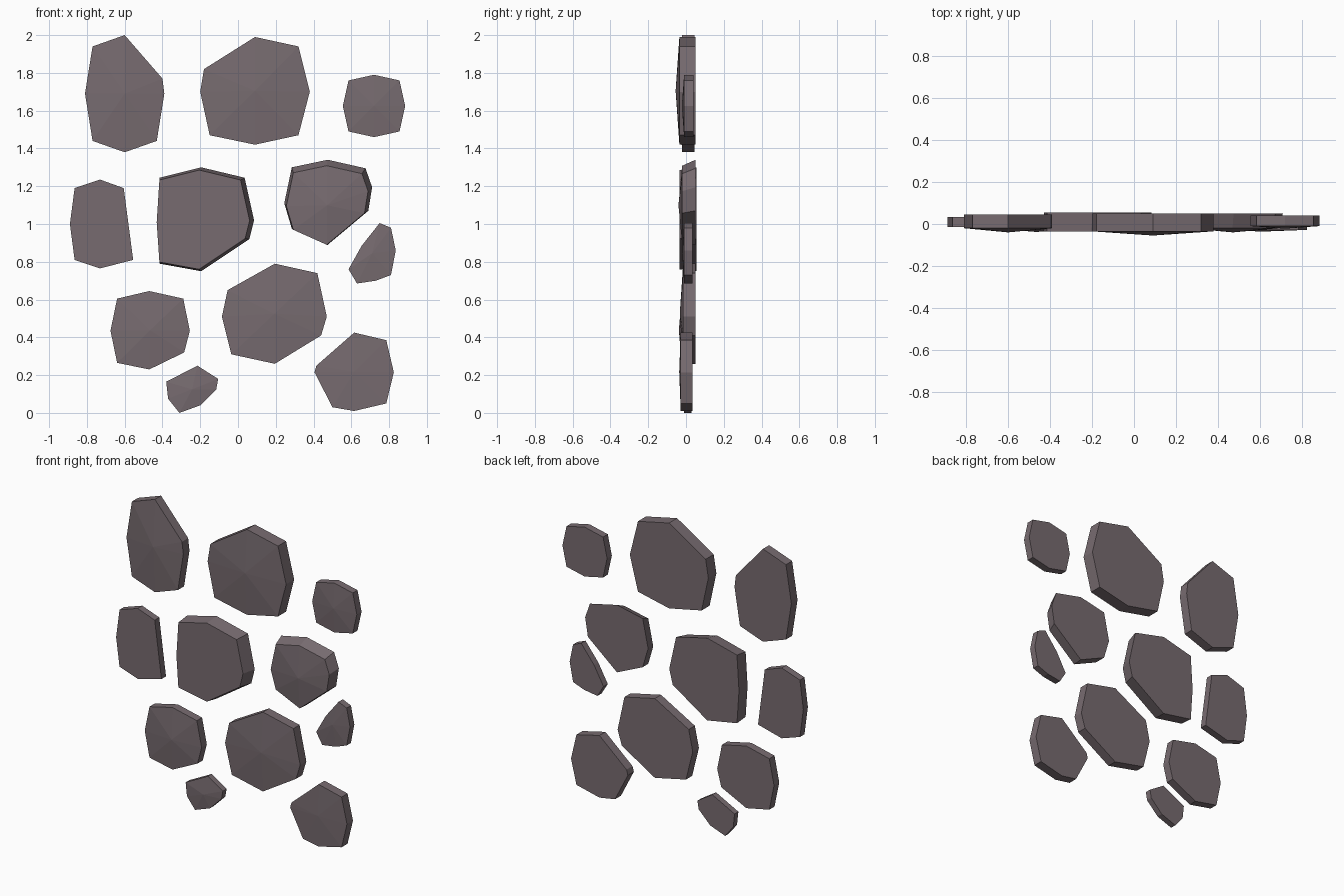
import bpy, bmesh

stone_mat = bpy.data.materials.new("warm grey stone")
stone_mat.diffuse_color = (0.185, 0.148, 0.162, 1)


def stone(name, outline, front, back, crown=0.0, shrink=1.0, anchor=(0, 0)):
    """Flat slab from an (x, z) outline; crown lifts the middle of the front face,
    shrink pulls the front rim towards an anchor so the sides show as a bevel."""
    bm = bmesh.new()
    ax, az = anchor
    rear = [bm.verts.new((x, back, z)) for x, z in outline]
    rim = [bm.verts.new((ax + (x - ax) * shrink, front, az + (z - az) * shrink))
           for x, z in outline]
    n = len(outline)
    bm.faces.new(rear)
    for i in range(n):
        j = (i + 1) % n
        bm.faces.new((rear[i], rear[j], rim[j], rim[i]))
    if crown:
        xs, zs = [v.co.x for v in rim], [v.co.z for v in rim]
        mid = bm.verts.new(((min(xs) + max(xs)) / 2, front - crown, (min(zs) + max(zs)) / 2))
        for i in range(n):
            bm.faces.new((rim[i], rim[(i + 1) % n], mid))
    else:
        bm.faces.new(rim)
    bmesh.ops.recalc_face_normals(bm, faces=bm.faces)
    mesh = bpy.data.meshes.new(name)
    bm.to_mesh(mesh)
    bm.free()
    mesh.materials.append(stone_mat)
    bpy.context.collection.objects.link(bpy.data.objects.new(name, mesh))


# Top row
stone("stone_top_left", [(-.77, 1.94), (-.60, 2.0), (-.40, 1.77), (-.39, 1.69),
      (-.43, 1.44), (-.60, 1.38), (-.77, 1.44), (-.81, 1.69)], -.02, .045, .02)
stone("stone_top_middle", [(-.18, 1.82), (.09, 1.99), (.32, 1.94), (.38, 1.70),
      (.32, 1.47), (.09, 1.42), (-.15, 1.47), (-.20, 1.70)], -.035, .05, .02)
stone("stone_top_right", [(.585, 1.76), (.72, 1.79), (.855, 1.76), (.885, 1.625),
      (.855, 1.49), (.72, 1.46), (.585, 1.49), (.555, 1.625)], -.01, .04, .012)

# Middle row
stone("stone_middle_left", [(-.865, 1.19), (-.73, 1.235), (-.605, 1.19), (-.58, 1.0),
      (-.555, .81), (-.73, .765), (-.865, .81), (-.89, 1.0)], -.015, .033)
stone("stone_centre", [(-.415, 1.245), (-.195, 1.30), (.035, 1.245), (.085, 1.02),
      (.06, .92), (-.195, .75), (-.415, .79), (-.43, 1.01)],
      -.035, .055, 0, .955, (-.44, .98))
stone("stone_middle_right", [(.285, 1.30), (.475, 1.34), (.675, 1.295), (.71, 1.195),
      (.69, 1.07), (.475, .89), (.285, .975), (.245, 1.11)],
      -.02, .05, .02, .93, (.40, .89))
stone("stone_right_small", [(.75, 1.005), (.81, .98), (.835, .86), (.81, .73),
      (.73, .70), (.63, .685), (.585, .76), (.655, .885)], -.01, .035, .01)

# Lower rows
stone("stone_lower_left", [(-.64, .605), (-.47, .645), (-.29, .605), (-.255, .435),
      (-.285, .32), (-.47, .23), (-.64, .265), (-.675, .435)], -.02, .035, .018)
stone("stone_lower_middle", [(-.055, .65), (.195, .79), (.42, .74), (.47, .51),
      (.44, .41), (.195, .26), (-.035, .31), (-.085, .51)], -.015, .05, .018)
stone("stone_lower_right", [(.415, .25), (.615, .425), (.785, .385), (.825, .215),
      (.785, .05), (.615, .01), (.50, .03), (.405, .215)], -.028, .035, .008)
stone("stone_bottom_small", [(-.38, .165), (-.215, .25), (-.105, .18), (-.115, .125),
      (-.20, .04), (-.31, 0), (-.37, .075)], -.01, .03, .012)
